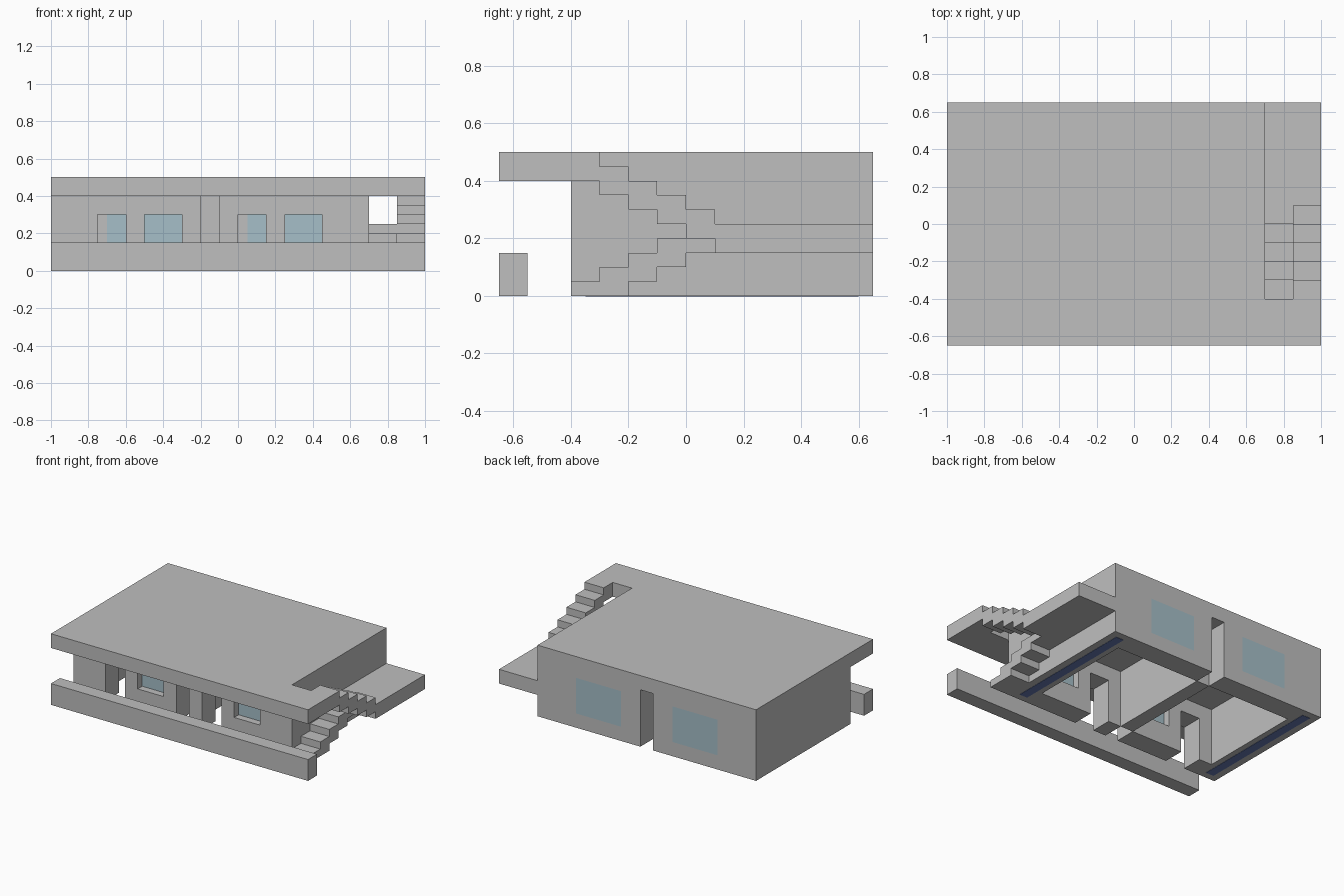
import bpy, bmesh
from mathutils import Vector

if "Cube" in bpy.data.objects:
    bpy.data.objects.remove(bpy.data.objects["Cube"])


def material(name, rgb):
    m = bpy.data.materials.new(name)
    m.diffuse_color = (*rgb, 1)
    m.use_nodes = True
    m.node_tree.nodes["Principled BSDF"].inputs["Base Color"].default_value = m.diffuse_color
    return m


CONCRETE = material("concrete grey", (0.52, 0.52, 0.52))
GLASS = material("pale blue glass", (0.38, 0.52, 0.58))
NAVY = material("navy core", (0.13, 0.19, 0.43))


def prism(name, outline, axis, lo, hi, mat=CONCRETE):
    """Extrude a 2D outline along the x, y or z axis from lo to hi."""
    place = {"x": lambda a, b: (lo, a, b),
             "y": lambda a, b: (a, lo, b),
             "z": lambda a, b: (a, b, lo)}[axis]
    step = Vector([(hi - lo) * (axis == c) for c in "xyz"])
    bm = bmesh.new()
    face = bm.faces.new([bm.verts.new(place(a, b)) for a, b in outline])
    new = bmesh.ops.extrude_face_region(bm, geom=[face])["geom"]
    bmesh.ops.translate(bm, vec=step,
                        verts=[g for g in new if isinstance(g, bmesh.types.BMVert)])
    bmesh.ops.recalc_face_normals(bm, faces=bm.faces[:])
    mesh = bpy.data.meshes.new(name)
    bm.to_mesh(mesh)
    bm.free()
    mesh.materials.append(mat)
    ob = bpy.data.objects.new(name, mesh)
    bpy.context.collection.objects.link(ob)
    return ob


def box(name, x, y, z, mat=CONCRETE):
    return prism(name, [(x[0], y[0]), (x[1], y[0]), (x[1], y[1]), (x[0], y[1])],
                 "z", z[0], z[1], mat)


def cut(ob, x, y, z):
    """Cut a box-shaped opening with a hidden cutter."""
    cutter = box(ob.name + "_cutter", x, y, z)
    cutter.hide_render = True
    cutter.hide_set(True)
    mod = ob.modifiers.new("opening", "BOOLEAN")
    mod.operation = "DIFFERENCE"
    mod.solver = "EXACT"
    mod.object = cutter


# Roof slab with the stairwell notch at its right edge
prism("roof_slab", [(-1, -.65), (1, -.65), (1, -.3), (.85, -.3), (.85, -.4),
                    (.7, -.4), (.7, .65), (-1, .65)], "z", .4, .5)

# Low wall in front of the house
box("front_parapet", (-1, 1), (-.65, -.55), (0, .15))

# Front and back walls, one pair for each room
rooms = [("left", -1, -.2, -.75, (-.5, -.3), (-.7, -.35)),
         ("right", -.1, .7, 0, (.25, .45), (.05, .4))]
for side, x0, x1, door, front_win, back_win in rooms:
    wall = prism(side + "_front_wall",
                 [(x0, 0), (door, 0), (door, .3), (door + .15, .3), (door + .15, 0),
                  (x1, 0), (x1, .4), (x0, .4)], "y", -.4, -.25)
    cut(wall, front_win, (-.5, -.1), (.15, .3))
    box(side + "_front_window", front_win, (-.35, -.3), (.15, .3), GLASS)

    wall = box(side + "_back_wall", (x0, x1), (.5, .65), (0, .4))
    cut(wall, back_win, (.4, .8), (.1, .35))
    box(side + "_back_window", back_win, (.5, .65), (.1, .35), GLASS)

# Dividing wall, stopping short of both facades
box("dividing_wall", (-.2, -.1), (-.25, .5), (0, .4))

# Thick side walls, with a core strip seen along their undersides
for side, x0, x1, c0, c1 in [("left", -1, -.85, -.95, -.89),
                             ("right", .55, .7, .59, .65)]:
    box(side + "_side_wall", (x0, x1), (-.25, .5), (0, .4))
    box(side + "_wall_core", (c0, c1), (-.35, .6), (-.002, .002), NAVY)


def flight(name, x, y, z, dy):
    """Four saw-toothed steps; the underside runs 0.1 below the treads."""
    top, under = [], []
    for i in range(4):
        a, b, t = y + i * dy, y + (i + 1) * dy, z + i * .05
        top += [(a, t), (b, t)]
        low = max(t - .1, 0)
        if i == 1 and low == 0:      # second step also rests on the ground
            under[-1] = (b, 0)
        else:
            under += [(a, low), (b, low)]
    prism(name, top + under[::-1], "x", x[0], x[1])


# Switchback stair on the right side
flight("lower_flight", (.7, .85), -.4, .05, .1)
flight("upper_flight", (.85, 1), .1, .3, -.1)
prism("stair_landing", [(.7, 0), (.85, 0), (.85, .1), (1, .1), (1, .65), (.7, .65)],
      "z", .15, .25)
